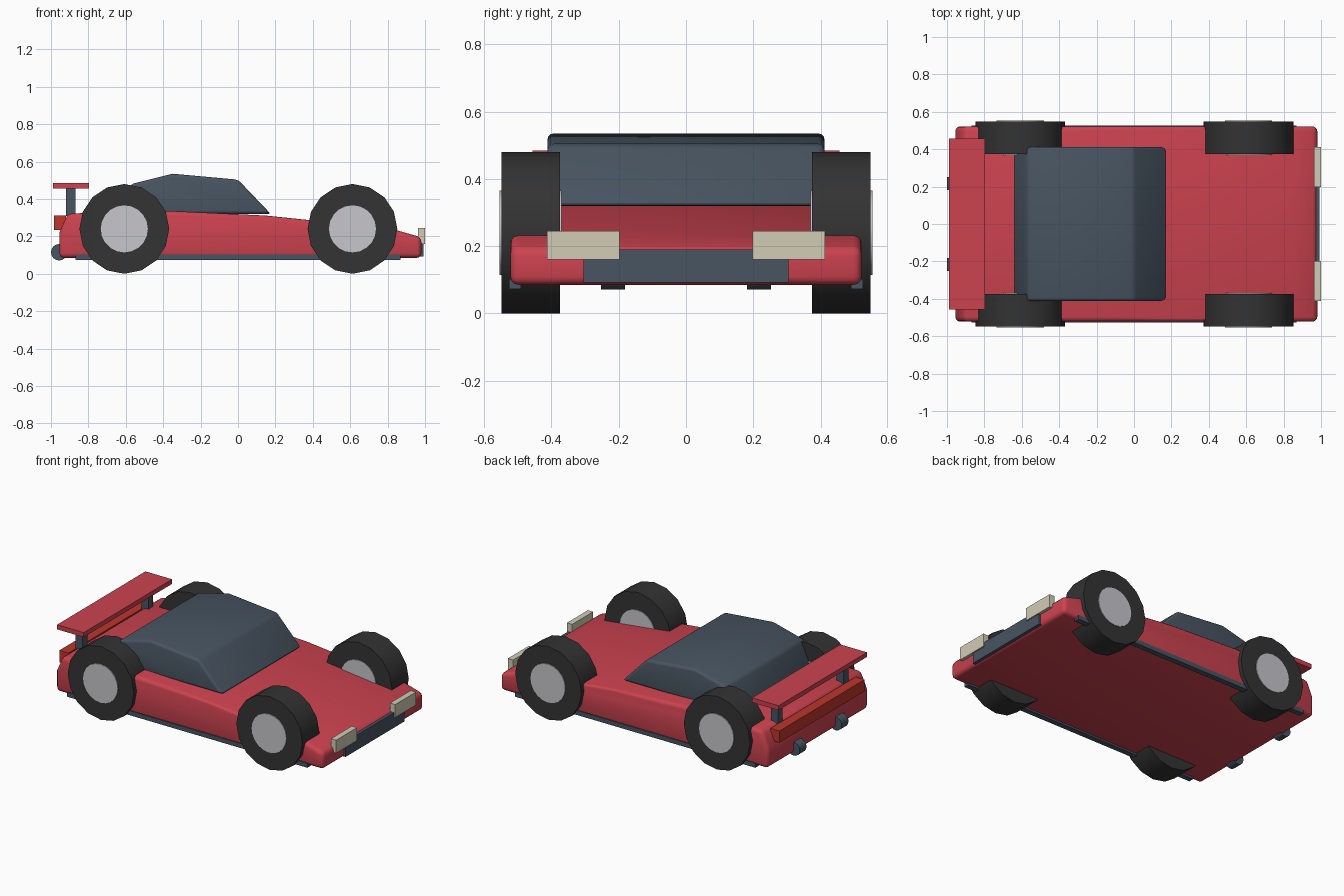
import bpy
import math

cube = bpy.data.objects.get("Cube")
if cube:
    bpy.data.objects.remove(cube, do_unlink=True)


def material(name, rgb):
    """Make a flat material from an sRGB colour, stored as linear."""
    color = [((c + 0.055) / 1.055) ** 2.4 for c in rgb] + [1.0]
    mat = bpy.data.materials.new(name)
    mat.use_nodes = True
    mat.diffuse_color = color
    mat.node_tree.nodes["Principled BSDF"].inputs["Base Color"].default_value = color
    return mat


RED = material("red paint", (0.80, 0.26, 0.31))
SLATE = material("slate", (0.28, 0.33, 0.38))
RUBBER = material("black rubber", (0.20, 0.20, 0.20))
SILVER = material("silver", (0.78, 0.78, 0.80))
CREAM = material("cream lamp", (0.82, 0.80, 0.71))
TAIL = material("tail lamp red", (0.74, 0.21, 0.18))


def finish(obj, name, mat, bevel=0):
    obj.name = name
    obj.data.materials.append(mat)
    bpy.ops.object.select_all(action='DESELECT')
    obj.select_set(True)
    bpy.context.view_layer.objects.active = obj
    if bevel:
        mod = obj.modifiers.new("rounded edges", 'BEVEL')
        mod.width = bevel
        mod.segments = 3
        mod.limit_method = 'ANGLE'
        mod.angle_limit = math.radians(25)
        bpy.ops.object.modifier_apply(modifier=mod.name)
    bpy.ops.object.shade_smooth_by_angle(angle=math.radians(30))
    return obj


def box(name, mat, x, y, z):
    """Box given by its (low, high) range on each axis."""
    ranges = (x, y, z)
    bpy.ops.mesh.primitive_cube_add(size=1, location=[(a + b) / 2 for a, b in ranges])
    obj = bpy.context.object
    obj.scale = [b - a for a, b in ranges]
    bpy.ops.object.transform_apply(location=False, rotation=False, scale=True)
    return finish(obj, name, mat)


def disc(name, mat, x, y, z, radius, width, sides):
    """Cylinder lying along y."""
    bpy.ops.mesh.primitive_cylinder_add(vertices=sides, radius=radius, depth=width,
                                        location=(x, y, z), rotation=(math.pi / 2, 0, 0))
    return finish(bpy.context.object, name, mat)


def extruded(name, mat, profile, half, bevel):
    """Side profile in x, z stretched across the car's width."""
    n = len(profile)
    verts = [(x, y, z) for y in (-half, half) for x, z in profile]
    faces = [tuple(range(n)), tuple(reversed(range(n, 2 * n)))]
    faces += [((i + 1) % n, i, n + i, n + (i + 1) % n) for i in range(n)]
    mesh = bpy.data.meshes.new(name)
    mesh.from_pydata(verts, [], faces)
    obj = bpy.data.objects.new(name, mesh)
    bpy.context.collection.objects.link(obj)
    return finish(obj, name, mat, bevel)


# Body shell and cabin
extruded("body", RED,
         [(-0.955, 0.085), (0.98, 0.085), (0.98, 0.195), (0.85, 0.232),
          (0.38, 0.287), (0.15, 0.311), (-0.35, 0.335), (-0.91, 0.322), (-0.955, 0.22)],
         0.522, 0.025)
extruded("cabin", SLATE,
         [(-0.645, 0.32), (0.175, 0.32), (0.0, 0.503), (-0.35, 0.535), (-0.57, 0.48)],
         0.412, 0.018)

# Front bumper, tail lamp and rear wing
box("front_grille", SLATE, (0.96, 0.992), (-0.305, 0.305), (0.092, 0.19))
box("tail_lamp", TAIL, (-0.985, -0.92), (-0.44, 0.44), (0.235, 0.312))
box("wing", RED, (-0.99, -0.797), (-0.457, 0.457), (0.455, 0.485))

# Paired parts
for side, s in (("left", 1), ("right", -1)):
    def span(a, b):
        return tuple(sorted((a * s, b * s)))

    box(side + "_headlamp", CREAM, (0.962, 1.0), span(0.197, 0.413), (0.16, 0.245))
    box(side + "_skirt", SLATE, (-0.87, 0.87), span(0.49, 0.526), (0.073, 0.102))
    box(side + "_wing_post", SLATE, (-0.92, -0.87), span(0.315, 0.365), (0.31, 0.46))
    disc(side + "_exhaust", SLATE, -0.956, 0.217 * s, 0.115, 0.044, 0.07, 16)
    for end, x in (("front", 0.612), ("rear", -0.608)):
        disc(f"{end}_{side}_tyre", RUBBER, x, 0.462 * s, 0.24, 0.24, 0.174, 16)
        disc(f"{end}_{side}_hub", SILVER, x, 0.462 * s, 0.24, 0.126, 0.184, 20)
